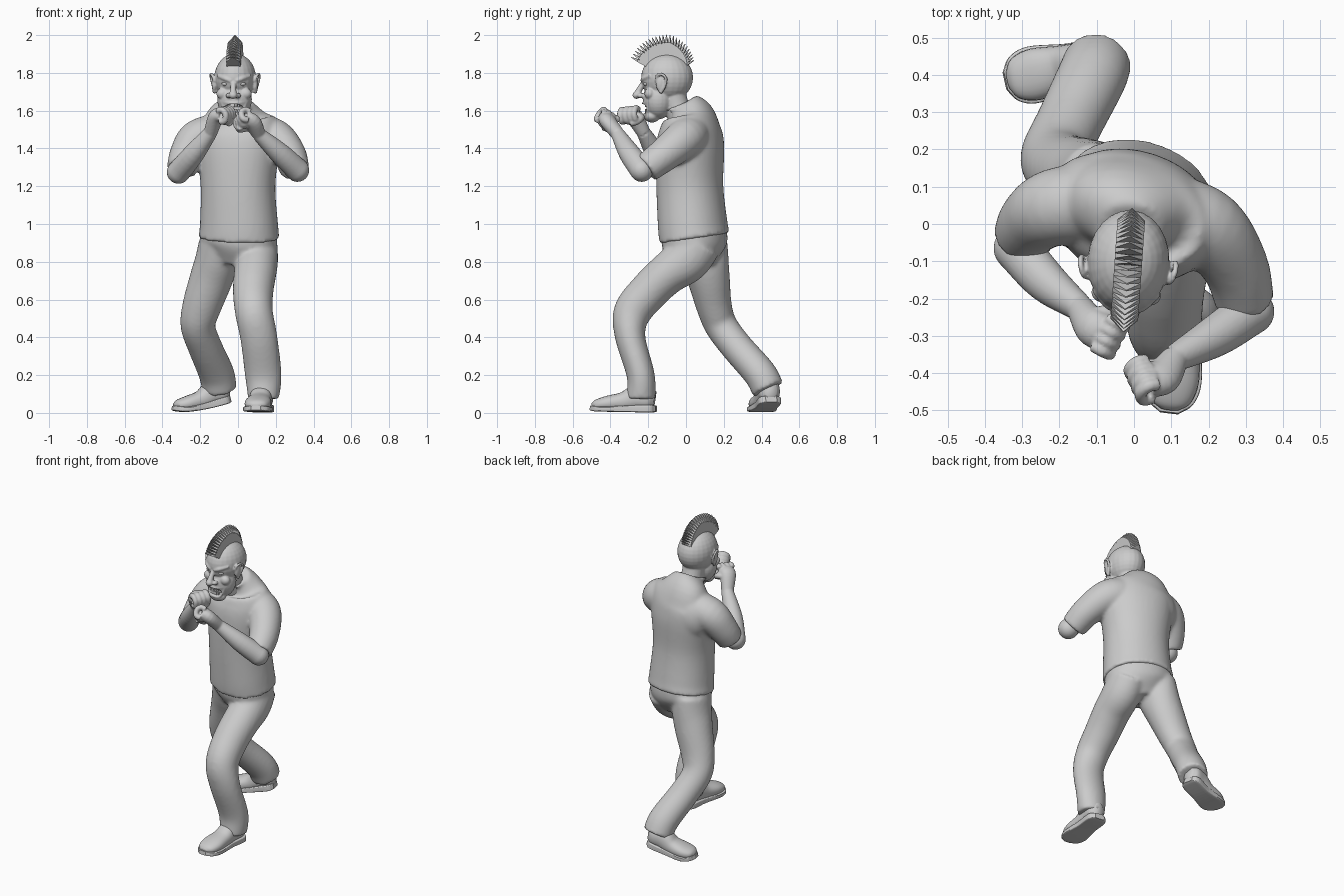
import bpy, bmesh, math
from mathutils import Vector, Matrix

if "Cube" in bpy.data.objects:
    bpy.data.objects.remove(bpy.data.objects["Cube"])

V = Vector
HEAD = Matrix.Translation((-.015, -.1, 0)) @ Matrix.Rotation(math.radians(-4), 4, 'Z')


def spline(pts, sub):
    """Catmull-Rom through points of any dimension."""
    P = [V(p) for p in pts]
    P = [P[0] * 2 - P[1]] + P + [P[-1] * 2 - P[-2]]
    out = []
    for a, b, c, d in zip(P, P[1:], P[2:], P[3:]):
        for k in range(sub):
            t = k / sub
            out.append((b * 2 + (c - a) * t + (a * 2 - b * 5 + c * 4 - d) * t * t
                        + (b * 3 - a - c * 3 + d) * t ** 3) * .5)
    return out + [P[-2]]


def tube(bm, pts, ref, n=24, e=2, sub=5):
    """Loft of (x, y, z, ra, rb) rings; ra runs along ref, e squares the ring."""
    ref = V(ref)
    pts = [tuple(p) if len(p) == 5 else (*p, p[3]) for p in map(tuple, pts)]
    S = spline(pts, sub)
    C = [V(s[:3]) for s in S]
    rings = []
    for i, s in enumerate(S):
        t = (C[min(i + 1, len(C) - 1)] - C[max(i - 1, 0)]).normalized()
        a = (ref - t * ref.dot(t)).normalized()
        b = t.cross(a)
        ring = []
        for k in range(n):
            w = 2 * math.pi * k / n
            c, q = math.cos(w), math.sin(w)
            ring.append(bm.verts.new(C[i] + a * s[3] * math.copysign(abs(c) ** (2 / e), c)
                                     + b * s[4] * math.copysign(abs(q) ** (2 / e), q)))
        rings.append(ring)
    for r, q in zip(rings, rings[1:]):
        for k in range(n):
            bm.faces.new((r[k], r[(k + 1) % n], q[(k + 1) % n], q[k]))
    bm.faces.new(rings[0][::-1])
    bm.faces.new(rings[-1])


def ball(bm, c, r):
    bmesh.ops.create_uvsphere(bm, u_segments=24, v_segments=16, radius=1,
                              matrix=Matrix.Translation(c) @ Matrix.Diagonal((*r, 1)))


def finish(name, bm, mat=None, voxel=0, relax=0, smooth=True):
    """Turn the mesh into an object; voxel fuses overlapping shells."""
    bmesh.ops.recalc_face_normals(bm, faces=bm.faces)
    if mat:
        bm.transform(mat)
    for f in bm.faces:
        f.smooth = smooth
    me = bpy.data.meshes.new(name)
    bm.to_mesh(me)
    bm.free()
    ob = bpy.data.objects.new(name, me)
    bpy.context.collection.objects.link(ob)
    if voxel:
        m = ob.modifiers.new("fuse", 'REMESH')
        m.mode, m.voxel_size, m.use_smooth_shade = 'VOXEL', voxel, True
    if relax:
        m = ob.modifiers.new("relax", 'SMOOTH')
        m.factor, m.iterations = .5, relax
    return ob


# shirt: torso, two sleeves, collar
bm = bmesh.new()
tube(bm, [(.005, .045, .925, .217, .183), (.005, .035, 1.0, .208, .18), (0, .02, 1.2, .199, .173),
          (0, .022, 1.4, .222, .174), (0, .028, 1.5, .222, .155), (-.01, .025, 1.57, .17, .12),
          (-.01, -.015, 1.635, .085, .085)], (.95, -.31, 0), n=40, e=2.1)
ball(bm, (-.1, .08, 1.43), (.13, .11, .15))
tube(bm, [(.08, .03, 1.48, .11), (.195, -.01, 1.45, .105), (.27, -.11, 1.37, .09), (.298, -.21, 1.295, .08)], (1, 0, 1))
tube(bm, [(-.08, .06, 1.48, .11), (-.21, .045, 1.45, .105), (-.27, .01, 1.37, .092), (-.3, -.035, 1.285, .08)], (-1, 0, 1))
loop = [(-.015 + .075 * math.cos(a), -.05 + .07 * math.sin(a), 1.62 + .025 * math.sin(a), .01)
        for a in (k * math.pi / 6 for k in range(13))]
tube(bm, loop, (0, 0, 1), n=10, sub=2)
finish("shirt", bm, voxel=.011, relax=8)

# trousers: hips, front leg, rear leg
bm = bmesh.new()
tube(bm, [(.005, .045, .97, .202, .168), (0, .045, .88, .2, .164), (-.02, .05, .785, .12, .1)],
     (.95, -.31, 0), n=40, e=2.1)
tube(bm, [(.1, .06, .9, .108, .13), (.1, .0, .81, .112, .125), (.09, -.1, .735, .112, .11),
          (.08, -.2, .64, .107, .105), (.085, -.285, .53, .1, .1), (.11, -.295, .4, .098, .08),
          (.134, -.24, .2, .097, .074), (.135, -.238, .075, .082, .078)], (1, 0, 0), n=28)
tube(bm, [(-.1, .08, .9, .107, .14), (-.115, .1, .8, .114, .128), (-.142, .12, .71, .114, .113),
          (-.193, .15, .56, .103, .094), (-.212, .187, .46, .092, .087), (-.175, .268, .35, .09, .085),
          (-.115, .39, .21, .094, .087), (-.098, .435, .125, .092, .087)], (1, 0, 0), n=28)
finish("trousers", bm, voxel=.011, relax=7)


# shoes: heel, toe and how far the heel lifts
def shoe(name, heel, toe, lift):
    heel, toe = V((*heel, 0)), V((*toe, 0))
    at = lambda t, z: (*(heel.lerp(toe, t)).xy, z + lift * max(0, 1 - t * 1.6))
    bm = bmesh.new()
    tube(bm, [(*at(0, .07), .045, .03), (*at(.1, .075), .06, .055), (*at(.3, .08), .065, .058),
              (*at(.5, .06), .05, .062), (*at(.75, .05), .04, .07), (*at(.92, .04), .03, .055),
              (*at(.99, .035), .015, .025)], (0, 0, 1), e=2.3)
    finish(name + "_upper", bm)
    bm = bmesh.new()
    tube(bm, [(*at(-.02, .022), .017, .03), (*at(.08, .022), .02, .06), (*at(.4, .022), .018, .062),
              (*at(.75, .02), .014, .077), (*at(.93, .022), .014, .062), (*at(1.02, .026), .012, .025)],
         (0, 0, 1), n=28, e=7)
    finish(name + "_sole", bm).data.shade_flat()


shoe("front_shoe", (.135, -.165), (.095, -.5), 0)
shoe("rear_shoe", (-.05, .45), (-.34, .385), .05)


# bare forearm with a clenched fist
def arm(name, side, elbow, mid, wrist, fist, f, s):
    f, s, fist = V(f).normalized(), V(s), V(fist)
    s = (s - f * s.dot(f)).normalized()
    c = f.cross(s)
    if c.z > 0:
        c = -c
    bm = bmesh.new()
    tube(bm, [(*elbow, .062), (*mid, .056), (*wrist, .037)], (side, 0, 1))
    ball(bm, elbow, (.062, .062, .062))
    tube(bm, [(*wrist, .037, .036), (*(fist - f * .035), .05, .04), (*(fist + f * .005), .052, .04)], s)
    ball(bm, fist + f * .012 + c * .018, (.038, .038, .036))
    for off in (-.042, -.014, .014, .042):
        k = fist + s * off - c * .028
        path = [k, k + f * .03, k + f * .046 + c * .028, k + f * .03 + c * .06, k + c * .058]
        tube(bm, [(*p, .0165) for p in path], s, n=12)
    inner = s * (1 if s.y > 0 else -1)
    path = [fist - f * .045 + inner * .03, fist - f * .015 + inner * .054 + c * .015,
            fist + f * .015 + inner * .045 + c * .04, fist + f * .022 + inner * .01 + c * .05]
    tube(bm, [(*p, .018) for p in path], f + c, n=12)
    finish(name, bm, voxel=.0055, relax=2)


arm("right_forearm", 1, (.315, -.235, 1.285), (.22, -.3, 1.375), (.11, -.36, 1.475),
    (.045, -.415, 1.55), (-.85, -.15, .35), (0, -.78, .62))
arm("left_forearm", -1, (-.315, -.065, 1.275), (-.235, -.155, 1.37), (-.145, -.225, 1.485),
    (-.085, -.29, 1.575), (.8, -.45, .2), (-.45, -.8, -.1))

# head: skull, jaw, neck and face in head space
bm = bmesh.new()
ball(bm, (0, 0, 1.775), (.11, .138, .127))
ball(bm, (0, -.045, 1.66), (.092, .083, .105))
ball(bm, (0, -.08, 1.572), (.055, .042, .035))
tube(bm, [(0, .075, 1.56, .07), (0, .045, 1.64, .067), (0, .02, 1.73, .07)], (1, 0, 0))
tube(bm, [(0, -.115, 1.765, .013), (0, -.145, 1.715, .016), (0, -.16, 1.685, .02)], (1, 0, 0), n=14)
ball(bm, (0, -.162, 1.682), (.023, .022, .02))
for m in (-1, 1):
    ball(bm, (m * .024, -.138, 1.68), (.016, .02, .014))
    ball(bm, (m * .06, -.088, 1.69), (.034, .028, .03))
    tube(bm, [(m * .012, -.13, 1.757, .011), (m * .045, -.12, 1.77, .013), (m * .085, -.082, 1.785, .01)],
         (0, 0, 1), n=12)
    # ear shell and rim
    ball(bm, (m * .109, -.028, 1.745), (.014, .024, .045))
    tube(bm, [(m * .105, -.05, 1.755, .008), (m * .118, -.045, 1.785, .008), (m * .127, -.02, 1.793, .008),
              (m * .127, .003, 1.77, .008), (m * .117, -.005, 1.73, .008), (m * .106, -.03, 1.695, .012)],
         (1, 0, 0), n=10)
# lips
for mz, my in ((1.64, -.127), (1.582, -.121)):
    tube(bm, [(-.07, -.092, 1.652, .006), (-.04, my + .014, mz + .003, .007), (0, my, mz - .003, .007),
              (.04, my + .014, mz + .003, .007), (.07, -.092, 1.652, .006)], (0, 0, 1), n=10)
head = finish("head", bm, HEAD, voxel=.005, relax=4)

# open mouth
bm = bmesh.new()
ball(bm, (0, -.125, 1.613), (.058, .038, .023))
cutter = finish("mouth_cutter", bm, HEAD)
cutter.hide_render = True
cutter.hide_viewport = True
cut = head.modifiers.new("mouth", 'BOOLEAN')
cut.operation, cut.object, cut.solver = 'DIFFERENCE', cutter, 'EXACT'

# teeth and eyes
bm = bmesh.new()
for z in (1.628, 1.599):
    for i in range(-3, 4):
        x = i * .0125
        bmesh.ops.create_cube(bm, size=1, matrix=Matrix.Translation((x, -.11 + x * x * 8, z))
                              @ Matrix.Diagonal((.0112, .012, .018, 1)))
finish("teeth", bm, HEAD, smooth=False)
bm = bmesh.new()
for m in (-1, 1):
    ball(bm, (m * .043, -.105, 1.742), (.021, .018, .013))
finish("eyes", bm, HEAD)

# mohawk: fan of wedge-shaped spikes
bm = bmesh.new()
N = 25
for i in range(N):
    u = i / (N - 1)
    a = math.radians(154 - 126 * u)
    d, t = V((0, math.cos(a), math.sin(a))), V((0, -math.sin(a), math.cos(a)))
    tip = .212 - .05 * max(0, u - .55) / .45
    o, X = V((0, 0, 1.79)), V((1, 0, 0))
    sh = [o + X * sx * .037 + d * r + t * st * th for r, th in ((.095, .011), (tip - .04, .0068))
          for sx, st in ((-1, -1), (1, -1), (1, 1), (-1, 1))]
    v = [bm.verts.new(p) for p in sh]
    top = [bm.verts.new(o + d * tip + t * st * .0015) for st in (-1, 1)]
    for f in ((0, 3, 2, 1), (0, 4, 7, 3), (1, 2, 6, 5)):
        bm.faces.new([v[k] for k in f])
    bm.faces.new((v[0], v[1], v[5], top[0], v[4]))
    bm.faces.new((v[2], v[3], v[7], top[1], v[6]))
    bm.faces.new((v[4], top[0], top[1], v[7]))
    bm.faces.new((v[5], v[6], top[1], top[0]))
finish("mohawk", bm, HEAD, smooth=False)
